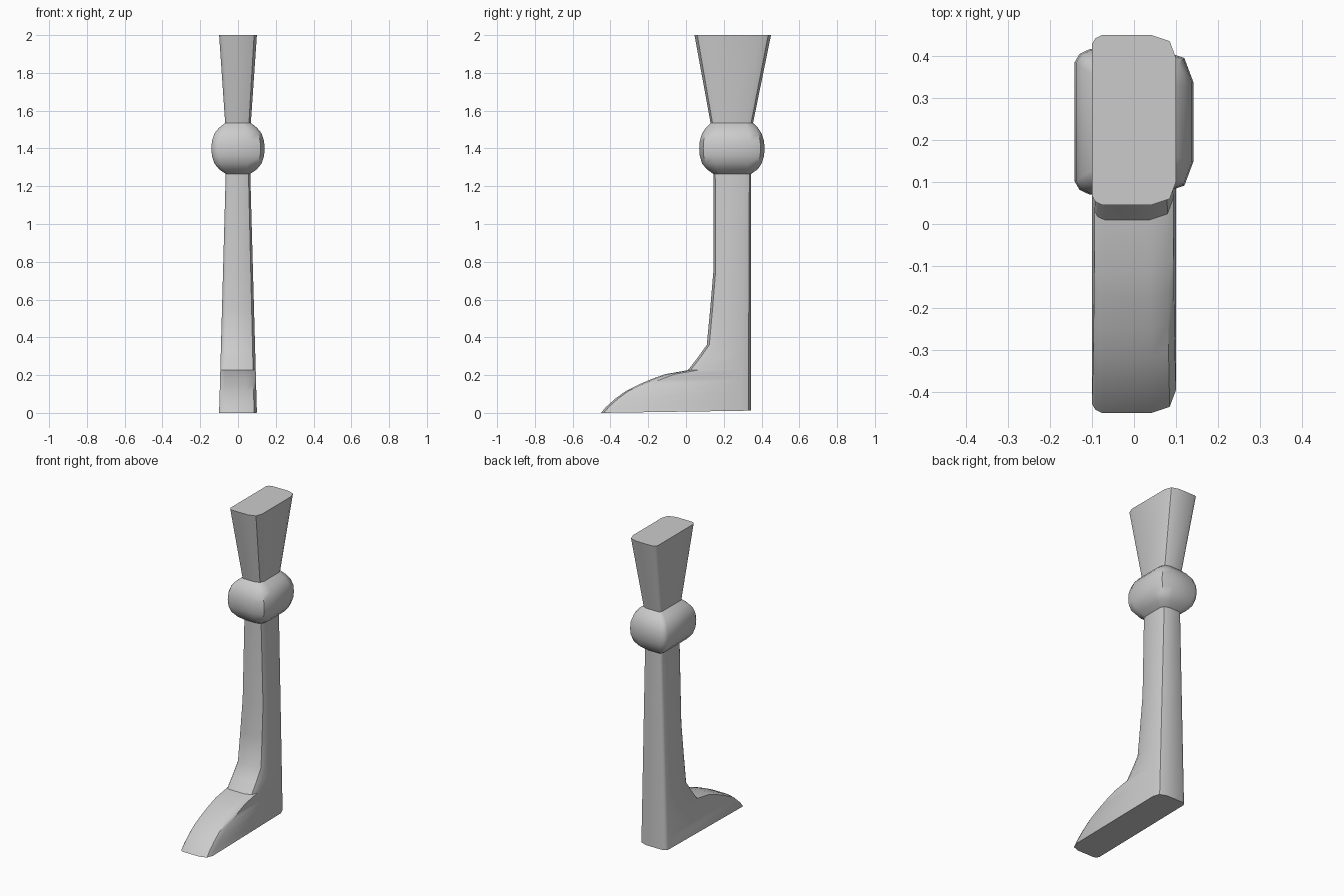
import bpy, bmesh, math

if "Cube" in bpy.data.objects:
    bpy.data.objects.remove(bpy.data.objects["Cube"])


def ring(z, hw, front, back):
    """Rectangle with softly rounded right corners and tight left corners."""
    s = hw / 0.1
    right = [(0.04, 0.0), (0.085, 0.015), (0.1, 0.055)]
    left = [(-0.1, 0.022), (-0.092, 0.008), (-0.075, 0.0)]
    pts = [(x * s, front + d * s) for x, d in right]
    pts += [(x * s, back - d * s) for x, d in reversed(right)]
    pts += [(x * s, back - d * s) for x, d in reversed(left)]
    pts += [(x * s, front + d * s) for x, d in left]
    return [(x, y, z) for x, y in pts]


def loft(name, sections, cap_bottom=False, cap_top=False):
    bm = bmesh.new()
    rings = [[bm.verts.new(p) for p in ring(*s)] for s in sections]
    n = len(rings[0])
    for a, b in zip(rings, rings[1:]):
        for i in range(n):
            j = (i + 1) % n
            bm.faces.new((a[i], a[j], b[j], b[i]))
    if cap_bottom:
        bm.faces.new(rings[0][::-1])
    if cap_top:
        bm.faces.new(rings[-1])
    mesh = bpy.data.meshes.new(name)
    bm.to_mesh(mesh)
    bm.free()
    obj = bpy.data.objects.new(name, mesh)
    bpy.context.collection.objects.link(obj)
    bpy.ops.object.select_all(action='DESELECT')
    obj.select_set(True)
    bpy.context.view_layer.objects.active = obj
    bpy.ops.object.shade_smooth_by_angle(angle=math.radians(40))
    return obj


# Foot and shin: (z, front y), back edge vertical, width tapering upward
profile = [(0.0, -0.45), (0.03, -0.425), (0.075, -0.375), (0.115, -0.32),
           (0.15, -0.25), (0.18, -0.18), (0.205, -0.11), (0.226, 0.01),
           (0.29, 0.06), (0.36, 0.11), (0.55, 0.128), (0.75, 0.145), (1.265, 0.145)]
leg = loft("foot_and_shin",
           [(z, 0.1 - 0.035 * z / 1.265, f, 0.345) for z, f in profile],
           cap_bottom=True)
# sole lifts very slightly towards the heel
for v in leg.data.vertices:
    if v.co.z < 0.001:
        v.co.z = 0.012 * (v.co.y + 0.45) / 0.8

# Bulging knee
loft("knee", [(1.265, 0.065, 0.145, 0.345), (1.29, 0.1, 0.11, 0.38),
              (1.32, 0.125, 0.085, 0.4), (1.36, 0.138, 0.073, 0.413),
              (1.40, 0.141, 0.07, 0.416), (1.44, 0.138, 0.073, 0.413),
              (1.48, 0.125, 0.085, 0.4), (1.51, 0.1, 0.105, 0.38),
              (1.535, 0.068, 0.13, 0.355)])

# Flared thigh
loft("thigh", [(1.535, 0.068, 0.13, 0.355), (2.0, 0.1, 0.045, 0.45)], cap_top=True)
